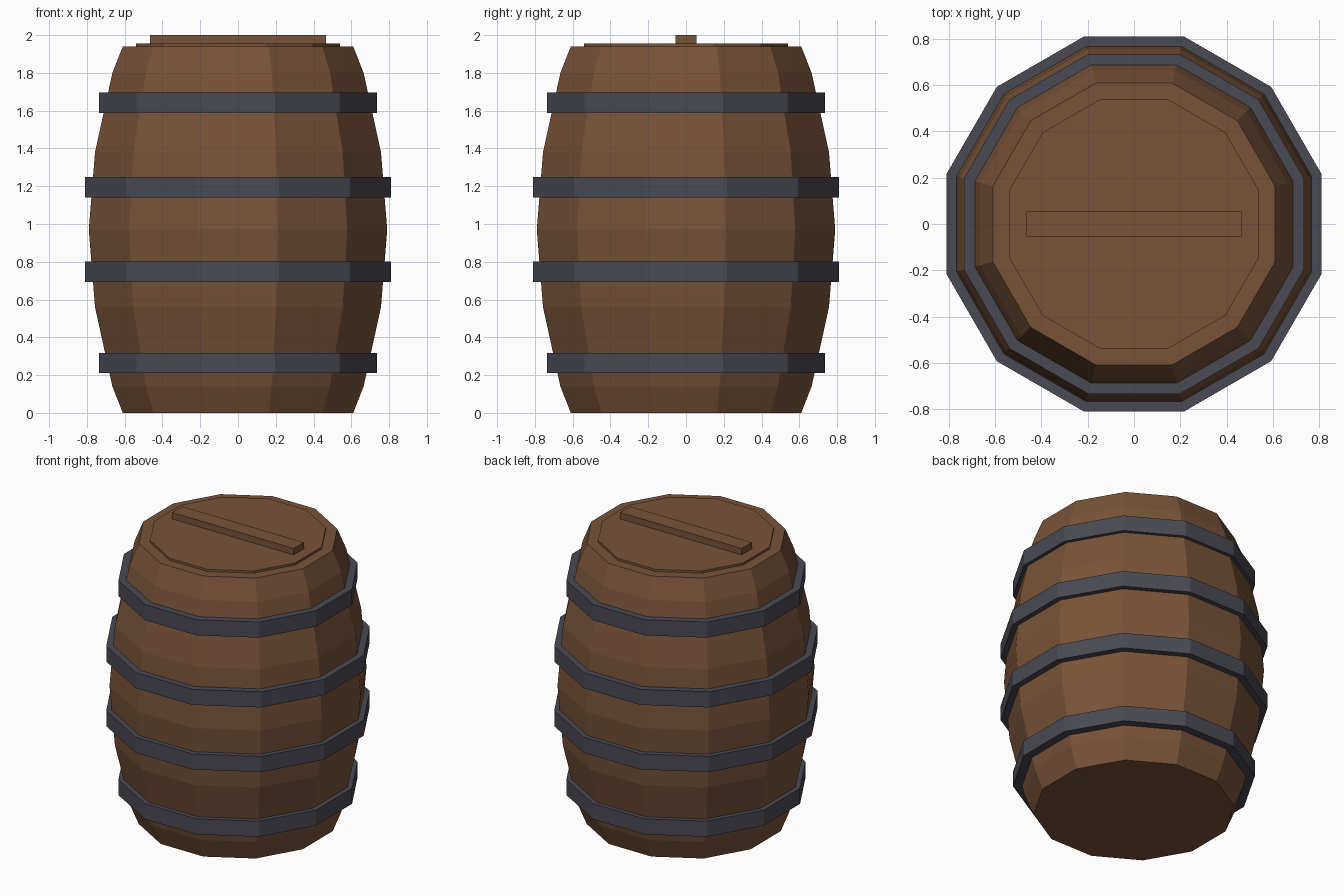
import bpy
import math

cube = bpy.data.objects.get("Cube")
if cube:
    bpy.data.objects.remove(cube, do_unlink=True)

SIDES = 12


def make_material(name, color):
    mat = bpy.data.materials.new(name)
    mat.use_nodes = True
    mat.diffuse_color = (*color, 1)
    mat.node_tree.nodes["Principled BSDF"].inputs["Base Color"].default_value = (*color, 1)
    return mat


def lathe(name, profile, mat, closed=False):
    """Spin (flat-to-centre distance, height) points into a faceted shape."""
    verts, faces = [], []
    for apothem, z in profile:
        r = apothem / math.cos(math.pi / SIDES)
        for i in range(SIDES):
            a = 2 * math.pi * (i + 0.5) / SIDES
            verts.append((r * math.cos(a), r * math.sin(a), z))
    rows = len(profile)
    for k in range(rows if closed else rows - 1):
        low, high = k * SIDES, (k + 1) % rows * SIDES
        for i in range(SIDES):
            j = (i + 1) % SIDES
            faces.append((low + i, low + j, high + j, high + i))
    if not closed:
        faces.append(tuple(reversed(range(SIDES))))
        faces.append(tuple(range((rows - 1) * SIDES, rows * SIDES)))
    mesh = bpy.data.meshes.new(name)
    mesh.from_pydata(verts, [], faces)
    mesh.materials.append(mat)
    obj = bpy.data.objects.new(name, mesh)
    bpy.context.collection.objects.link(obj)
    return obj


wood = make_material("brown wood", (0.188, 0.086, 0.040))
metal = make_material("dark metal", (0.067, 0.067, 0.087))

# Bulging barrel body, symmetric about its middle
HEIGHT = 1.94
lower = [(0.61, 0), (0.665, 0.14), (0.757, 0.56)]
upper = [(r, HEIGHT - z) for r, z in reversed(lower)]
lathe("barrel_body", lower + [(0.79, HEIGHT / 2)] + upper, wood)

# Metal hoops
hoops = {
    "bottom_hoop": (0.735, 0.21),
    "lower_middle_hoop": (0.81, 0.693),
    "upper_middle_hoop": (0.81, 1.14),
    "top_hoop": (0.735, 1.587),
}
for name, (outer, z) in hoops.items():
    inner, top = outer - 0.07, z + 0.108
    lathe(name, [(outer, z), (outer, top), (inner, top), (inner, z)], metal, closed=True)

# Lid panel
lathe("lid", [(0.54, HEIGHT - 0.02), (0.54, 1.955)], wood)

# Lid handle bar
bpy.ops.mesh.primitive_cube_add(size=1, location=(0, 0, 1.97))
handle = bpy.context.object
handle.name = "lid_handle"
handle.scale = (0.93, 0.11, 0.06)
bpy.ops.object.transform_apply(location=False, rotation=False, scale=True)
handle.data.materials.append(wood)
